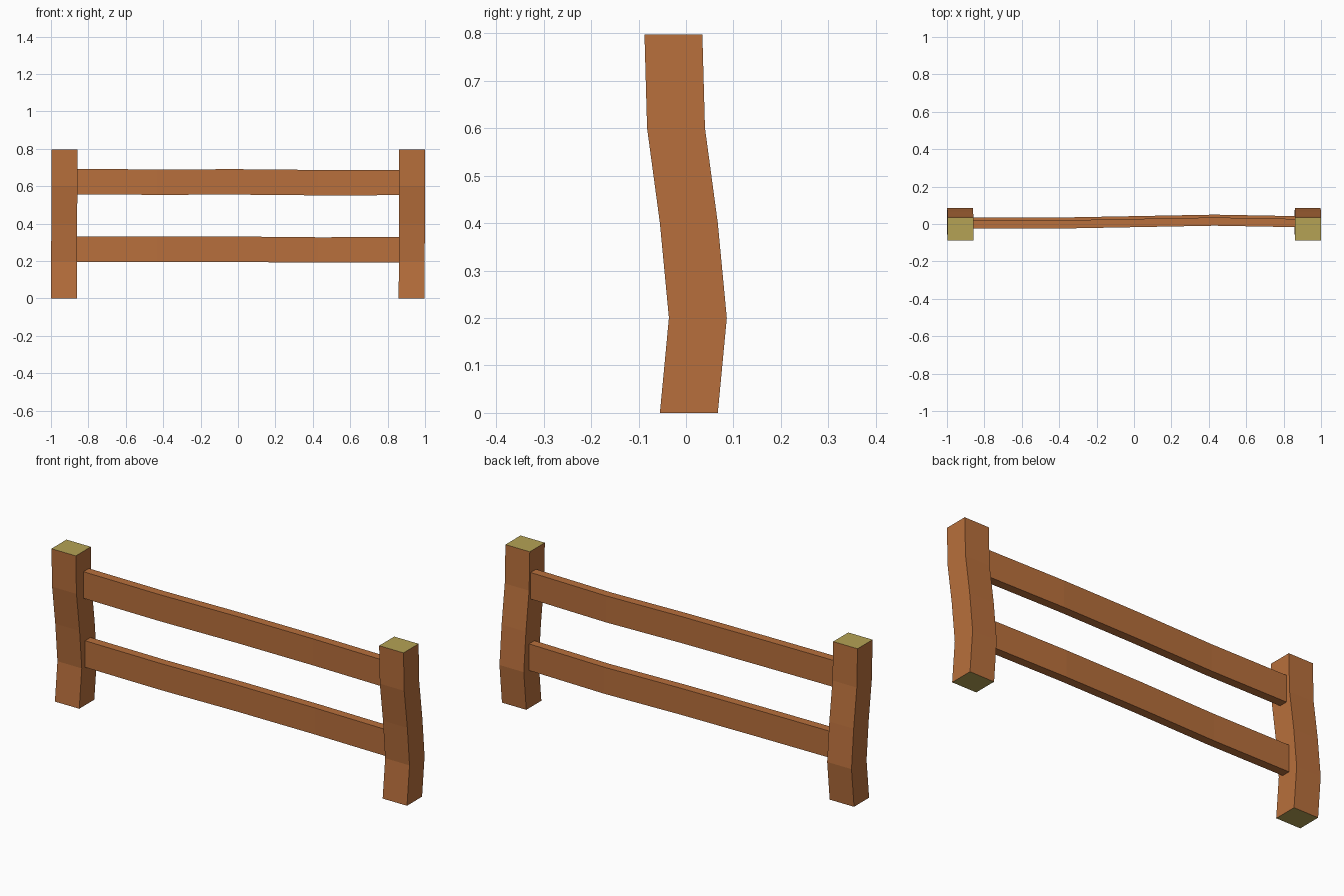
import bpy, bmesh

if "Cube" in bpy.data.objects:
    bpy.data.objects.remove(bpy.data.objects["Cube"])


def material(name, color):
    m = bpy.data.materials.new(name)
    m.diffuse_color = color
    m.use_nodes = True
    m.node_tree.nodes["Principled BSDF"].inputs["Base Color"].default_value = m.diffuse_color
    return m


wood = material("wood", (0.48, 0.16, 0.045, 1))
cut_wood = material("cut_wood", (0.46, 0.36, 0.09, 1))


def beam(name, rings, end_material):
    """Box beam skinned through a list of four-cornered rings."""
    bm = bmesh.new()
    loops = [[bm.verts.new(p) for p in ring] for ring in rings]
    for a, b in zip(loops, loops[1:]):
        for i in range(4):
            j = (i + 1) % 4
            bm.faces.new((a[i], a[j], b[j], b[i]))
    for ring in (loops[0], loops[-1]):
        bm.faces.new(ring).material_index = 1
    bmesh.ops.recalc_face_normals(bm, faces=bm.faces)
    mesh = bpy.data.meshes.new(name)
    bm.to_mesh(mesh)
    bm.free()
    mesh.materials.append(wood)
    mesh.materials.append(end_material)
    obj = bpy.data.objects.new(name, mesh)
    bpy.context.collection.objects.link(obj)
    return obj


# Posts: square timber bent front to back, (height, centre x shift, centre y)
post_path = [(0, -0.002, 0.006), (0.2, -0.001, 0.025), (0.4, 0, 0.006),
             (0.6, 0.001, -0.021), (0.797, 0.001, -0.0265)]
hx, hy = 0.069, 0.061
for name, px in (("left_post", -0.929), ("right_post", 0.93)):
    rings = [[(px + dx + sx * hx, y + sy * hy, z)
              for sx, sy in ((-1, -1), (1, -1), (1, 1), (-1, 1))]
             for z, dx, y in post_path]
    beam(name, rings, cut_wood)

# Rails: slightly bowed planks, (x, y shift, z shift)
rail_path = [(-0.87, 0, 0.002), (-0.43, 0, 0), (0, 0.008, 0.001),
             (0.43, 0.016, -0.003), (0.87, 0.008, -0.002)]
for name, cy, cz, h in (("upper_rail", -0.003, 0.622, 0.068),
                        ("lower_rail", 0.012, 0.262, 0.068)):
    rings = [[(x, cy + dy + sy * 0.022, cz + dz + sz * h)
              for sy, sz in ((-1, -1), (1, -1), (1, 1), (-1, 1))]
             for x, dy, dz in rail_path]
    beam(name, rings, wood)
